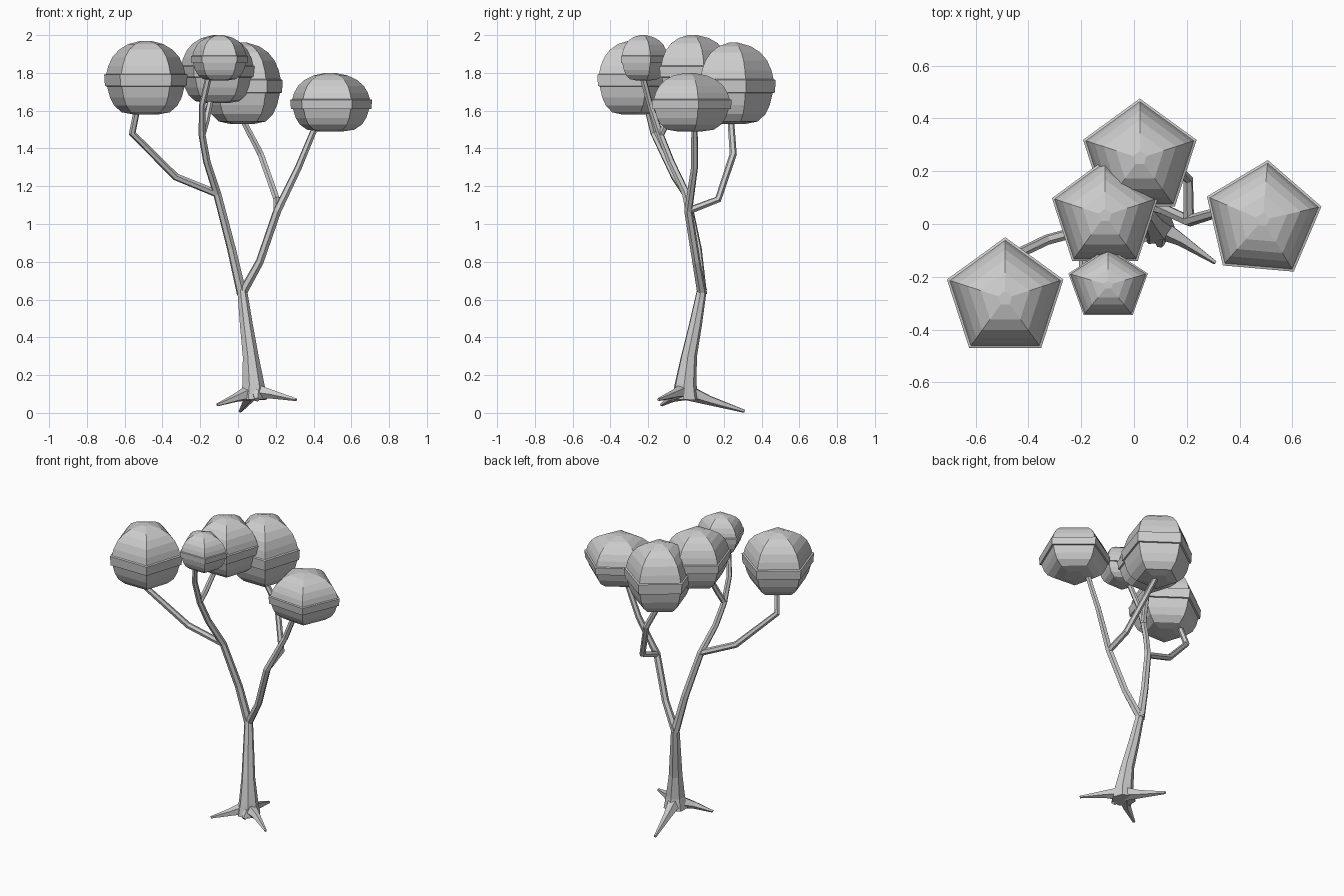
import bpy, bmesh, math
from mathutils import Vector

grey = bpy.data.materials.new("plain grey")
grey.diffuse_color = (0.6, 0.6, 0.6, 1)


def finish(name, bm):
    bmesh.ops.recalc_face_normals(bm, faces=bm.faces)
    me = bpy.data.meshes.new(name)
    bm.to_mesh(me)
    bm.free()
    me.materials.append(grey)
    ob = bpy.data.objects.new(name, me)
    bpy.context.collection.objects.link(ob)
    return ob


def skin(bm, rings):
    # join successive vertex rings and cap both ends
    n = len(rings[0])
    for a, b in zip(rings, rings[1:]):
        for i in range(n):
            j = (i + 1) % n
            bm.faces.new((a[i], a[j], b[j], b[i]))
    bm.faces.new(rings[0])
    bm.faces.new(rings[-1])


def tube(name, pts, radii, sides=6):
    # tapered flat-sided tube through the given points
    pts = [Vector(p) for p in pts]
    bm = bmesh.new()
    rings, last, u = [], None, None
    for k, p in enumerate(pts):
        d = Vector()
        if k > 0:
            d += (p - pts[k - 1]).normalized()
        if k < len(pts) - 1:
            d += (pts[k + 1] - p).normalized()
        d.normalize()
        if u is None:
            u = d.orthogonal().normalized()
        else:
            u = last.rotation_difference(d) @ u
        last = d
        v = d.cross(u)
        rings.append([bm.verts.new(p + radii[k] * (math.cos(a) * u + math.sin(a) * v))
                      for a in (2 * math.pi * i / sides for i in range(sides))])
    skin(bm, rings)
    return finish(name, bm)


# five-sided puff with a lip round the middle: (radius, height) fractions
PUFF = [(0.3, 0), (0.58, 0.03), (0.76, 0.12), (0.86, 0.23), (0.93, 0.38),
        (0.98, 0.385), (1, 0.54), (0.95, 0.55), (0.9, 0.66), (0.8, 0.78),
        (0.64, 0.88), (0.42, 0.955), (0.12, 1)]


def puff(name, x, y, rx, ry, z0, z1, turn=0):
    bm = bmesh.new()
    rings = []
    for r, t in PUFF:
        ring = []
        for i in range(5):
            a = math.radians(90 + turn + 72 * i)
            ring.append(bm.verts.new((x + rx * r * math.cos(a), y + ry * r * math.sin(a),
                                      z0 + (z1 - z0) * t)))
        rings.append(ring)
    skin(bm, rings)
    return finish(name, bm)


# foliage
puff("foliage_left", -0.488, -0.282, 0.232, 0.232, 1.58, 1.97)
puff("foliage_back", 0.022, 0.249, 0.226, 0.226, 1.53, 1.96)
puff("foliage_middle", -0.11, 0.032, 0.211, 0.213, 1.64, 2.0)
puff("foliage_front", -0.098, -0.231, 0.158, 0.141, 1.76, 2.0)
puff("foliage_right", 0.487, 0.015, 0.229, 0.228, 1.49, 1.80, -5)

# trunk
tube("trunk", [(0.08, -0.005, 0.07), (0.08, -0.003, 0.15), (0.066, 0.015, 0.3),
               (0.043, 0.05, 0.47), (0.02, 0.085, 0.66)],
     [0.075, 0.06, 0.043, 0.035, 0.026], 7)

# main limbs and branches
fork, left_fork, right_fork = (0.02, 0.085, 0.63), (-0.11, 0.0, 1.16), (0.208, 0.012, 1.07)
upper_fork = (-0.19, -0.135, 1.47)
tube("left_limb", [fork, (-0.035, 0.06, 0.87), left_fork, (-0.165, -0.08, 1.33), upper_fork,
                   (-0.19, -0.19, 1.63), (-0.15, -0.235, 1.8)],
     [0.027, 0.024, 0.022, 0.02, 0.019, 0.017, 0.017])
tube("left_branch", [left_fork, (-0.33, -0.06, 1.25), (-0.56, -0.17, 1.48), (-0.53, -0.21, 1.63)],
     [0.02, 0.02, 0.019, 0.017])
tube("middle_branch", [upper_fork, (-0.17, -0.1, 1.54), (-0.14, -0.03, 1.68)],
     [0.018, 0.018, 0.016])
tube("right_limb", [fork, (0.115, 0.055, 0.8), right_fork, (0.32, 0.045, 1.3), (0.42, 0.045, 1.54)],
     [0.025, 0.022, 0.022, 0.019, 0.017])
tube("back_branch", [right_fork, (0.205, 0.17, 1.13), (0.12, 0.25, 1.37), (0.01, 0.235, 1.58)],
     [0.02, 0.019, 0.019, 0.017])

# roots
tube("root_right", [(0.09, -0.01, 0.115), (0.18, -0.06, 0.1), (0.308, -0.146, 0.07)],
     [0.045, 0.025, 0.008], 5)
tube("root_left", [(0.07, -0.01, 0.11), (-0.01, -0.075, 0.08), (-0.11, -0.13, 0.042)],
     [0.045, 0.024, 0.008], 5)
tube("root_back", [(0.075, 0.01, 0.11), (0.05, 0.13, 0.065), (0.012, 0.31, 0.009)],
     [0.045, 0.026, 0.009], 5)
tube("root_stub", [(0.08, 0.0, 0.11), (0.1, -0.05, 0.1), (0.1, -0.08, 0.07)],
     [0.045, 0.03, 0.015], 5)
